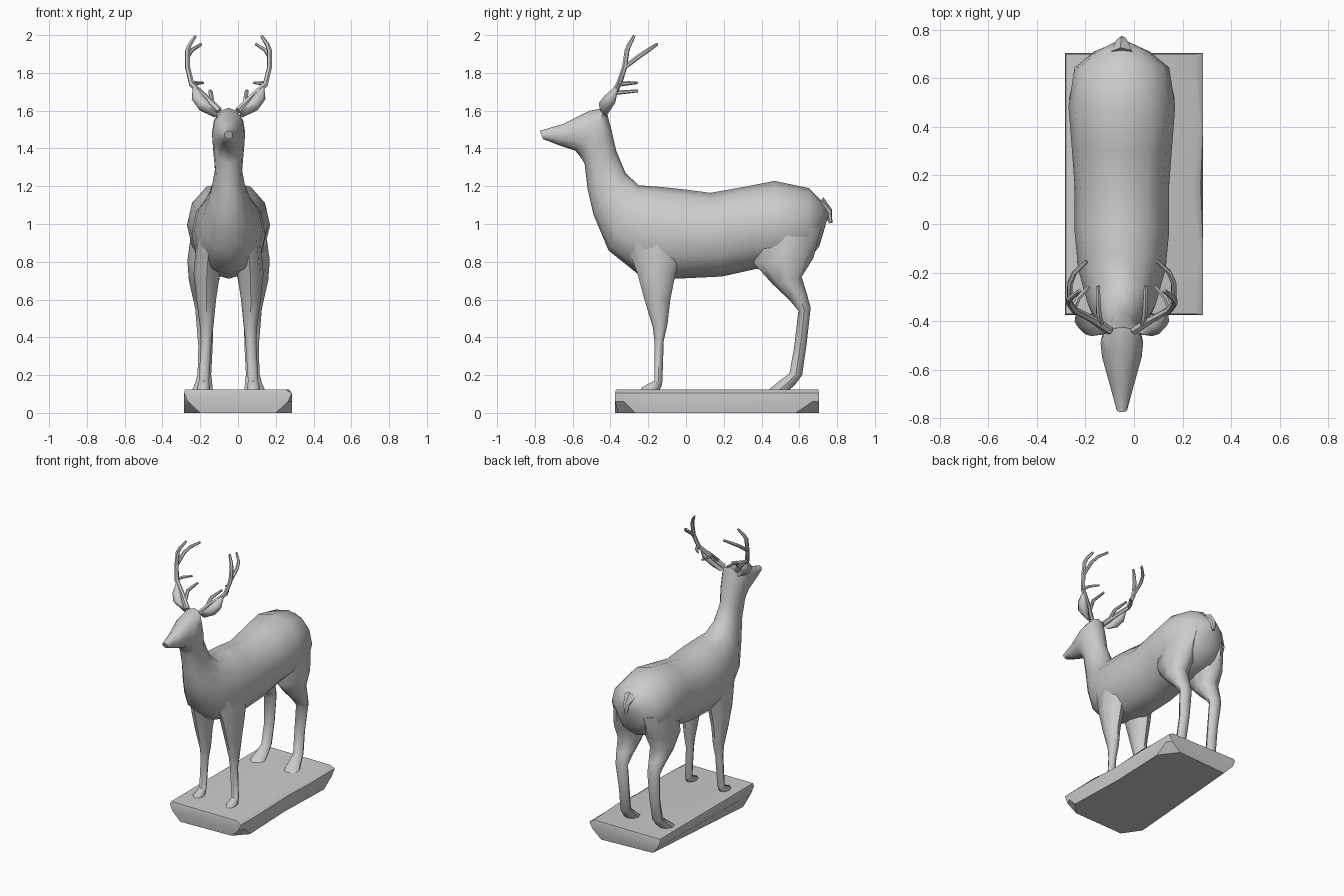
import bpy, bmesh
from math import cos, sin, pi, radians
from mathutils import Vector

CX = -0.05  # centre line of the animal


def skin(name, rings, angle=50):
    """Bridge equal-length rings of points, cap the ends."""
    bm = bmesh.new()
    vs = [[bm.verts.new(p) for p in r] for r in rings]
    n = len(vs[0])
    for a, b in zip(vs, vs[1:]):
        for i in range(n):
            j = (i + 1) % n
            bm.faces.new((a[i], a[j], b[j], b[i]))
    bm.faces.new(vs[0])
    bm.faces.new(vs[-1])
    bmesh.ops.recalc_face_normals(bm, faces=bm.faces)
    me = bpy.data.meshes.new(name)
    bm.to_mesh(me)
    bm.free()
    me.shade_smooth()
    me.set_sharp_from_angle(angle=radians(angle))
    ob = bpy.data.objects.new(name, me)
    bpy.context.collection.objects.link(ob)
    return ob


def sect(x, hw, y1, z1, y2, z2, n=12, p=0.9):
    """Rounded section whose two extremes are (y1,z1) and (y2,z2) in side view."""
    a, b = Vector((x, y1, z1)), Vector((x, y2, z2))
    c, v = (a + b) / 2, (a - b) / 2
    out = []
    for i in range(n):
        t = 2 * pi * i / n
        s, k = sin(t), cos(t)
        k = (1 if k > 0 else -1) * abs(k) ** p
        out.append(c + v * s + Vector((hw * k, 0, 0)))
    return out


def tube(name, pts, radii, n=6):
    """Tapered tube along a path."""
    pts = [Vector(p) for p in pts]
    rings = []
    for i, p in enumerate(pts):
        d = (pts[min(i + 1, len(pts) - 1)] - pts[max(i - 1, 0)]).normalized()
        u = d.cross(Vector((1, 0.2, 0))).normalized()
        w = d.cross(u)
        rings.append([p + (u * cos(2 * pi * k / n) + w * sin(2 * pi * k / n)) * radii[i]
                      for k in range(n)])
    return skin(name, rings)


# Body, neck and head: half width, top y/z, bottom y/z
body = [
    (0.022, -0.775, 1.493, -0.757, 1.450),
    (0.050, -0.65, 1.530, -0.675, 1.418),
    (0.082, -0.51, 1.600, -0.585, 1.388),
    (0.088, -0.425, 1.615, -0.555, 1.350),
    (0.083, -0.395, 1.500, -0.537, 1.320),
    (0.072, -0.37, 1.390, -0.520, 1.180),
    (0.095, -0.32, 1.270, -0.490, 1.050),
    (0.140, -0.25, 1.205, -0.410, 0.860),
    (0.180, -0.12, 1.195, -0.255, 0.735),
    (0.195, 0.00, 1.182, -0.060, 0.710),
    (0.195, 0.13, 1.165, 0.190, 0.722),
    (0.208, 0.30, 1.195, 0.370, 0.762),
    (0.220, 0.47, 1.228, 0.500, 0.760),
    (0.195, 0.65, 1.190, 0.640, 0.800),
    (0.110, 0.72, 1.120, 0.705, 0.880),
    (0.030, 0.757, 1.060, 0.735, 0.980),
]
skin("body", [sect(CX, *r) for r in body])

# Legs: offset, half width, front y/z, back y/z
front_leg = [
    (0.100, 0.068, -0.33, 0.93, 0.02, 0.93),
    (0.115, 0.070, -0.258, 0.74, -0.055, 0.74),
    (0.118, 0.052, -0.22, 0.60, -0.083, 0.60),
    (0.116, 0.036, -0.175, 0.45, -0.098, 0.47),
    (0.118, 0.029, -0.167, 0.38, -0.118, 0.38),
    (0.130, 0.027, -0.167, 0.17, -0.125, 0.165),
    (0.132, 0.034, -0.235, 0.135, -0.130, 0.140),
    (0.132, 0.034, -0.240, 0.115, -0.145, 0.115),
]
hind_leg = [
    (0.110, 0.085, 0.36, 0.98, 0.715, 0.98),
    (0.125, 0.093, 0.36, 0.79, 0.675, 0.82),
    (0.130, 0.080, 0.46, 0.68, 0.612, 0.72),
    (0.130, 0.060, 0.55, 0.595, 0.640, 0.63),
    (0.128, 0.048, 0.595, 0.54, 0.660, 0.555),
    (0.122, 0.038, 0.573, 0.35, 0.638, 0.36),
    (0.128, 0.036, 0.548, 0.21, 0.615, 0.20),
    (0.132, 0.045, 0.490, 0.165, 0.578, 0.15),
    (0.138, 0.055, 0.440, 0.125, 0.540, 0.115),
]
ear = [
    (0.075, 0.016, -0.455, 1.600, -0.425, 1.565),
    (0.125, 0.040, -0.462, 1.640, -0.405, 1.595),
    (0.155, 0.040, -0.430, 1.680, -0.375, 1.640),
    (0.180, 0.010, -0.375, 1.728, -0.360, 1.710),
]

# Antlers: tube paths as (offset, y, z) with radii
antler = {
    "beam": ([(0.05, -0.44, 1.60), (0.12, -0.395, 1.67), (0.195, -0.355, 1.74),
              (0.217, -0.325, 1.83), (0.217, -0.312, 1.92), (0.205, -0.300, 1.95),
              (0.175, -0.275, 1.995)],
             [0.018, 0.016, 0.015, 0.014, 0.013, 0.012, 0.008]),
    "back_tine": ([(0.215, -0.325, 1.83), (0.214, -0.245, 1.89), (0.195, -0.20, 1.92),
                   (0.145, -0.153, 1.952)], [0.012, 0.012, 0.011, 0.008]),
    "middle_tine": ([(0.20, -0.355, 1.74), (0.18, -0.305, 1.745), (0.135, -0.258, 1.748)],
                    [0.012, 0.011, 0.007]),
    "lower_tine": ([(0.085, -0.415, 1.64), (0.095, -0.37, 1.695), (0.098, -0.255, 1.705)],
                   [0.012, 0.012, 0.008]),
}

for side, tag in ((-1, "left"), (1, "right")):
    for name, rows in (("front_leg", front_leg), ("hind_leg", hind_leg), ("ear", ear)):
        skin(f"{name}_{tag}", [sect(CX + side * r[0], *r[1:], n=8, p=1) for r in rows])
    for name, (path, radii) in antler.items():
        tube(f"antler_{name}_{tag}", [(CX + side * x, y, z) for x, y, z in path], radii)

# Tail
tube("tail", [(CX, 0.70, 1.10), (CX, 0.755, 1.065), (CX, 0.765, 1.005)], [0.05, 0.022, 0.010])

# Rough slab base: eight-point outlines from the ground up
outlines = [
    (0.0, [(-0.20, -0.375), (0.20, -0.36), (0.285, -0.27), (0.27, 0.15),
           (0.285, 0.58), (0.19, 0.705), (-0.21, 0.68), (-0.285, -0.25)]),
    (0.06, [(-0.265, -0.375), (0.265, -0.375), (0.285, -0.33), (0.285, 0.15),
            (0.285, 0.67), (0.26, 0.705), (-0.265, 0.705), (-0.285, -0.34)]),
    (0.105, [(-0.285, -0.375), (0.285, -0.375), (0.285, -0.1), (0.275, 0.17),
             (0.285, 0.40), (0.285, 0.705), (-0.285, 0.705), (-0.285, 0.10)]),
    (0.125, [(-0.28, -0.37), (0.25, -0.37), (0.27, -0.1), (0.24, 0.17),
             (0.27, 0.40), (0.25, 0.70), (-0.28, 0.70), (-0.28, 0.10)]),
]
skin("base", [[(x, y, z) for x, y in o] for z, o in outlines], 40)
